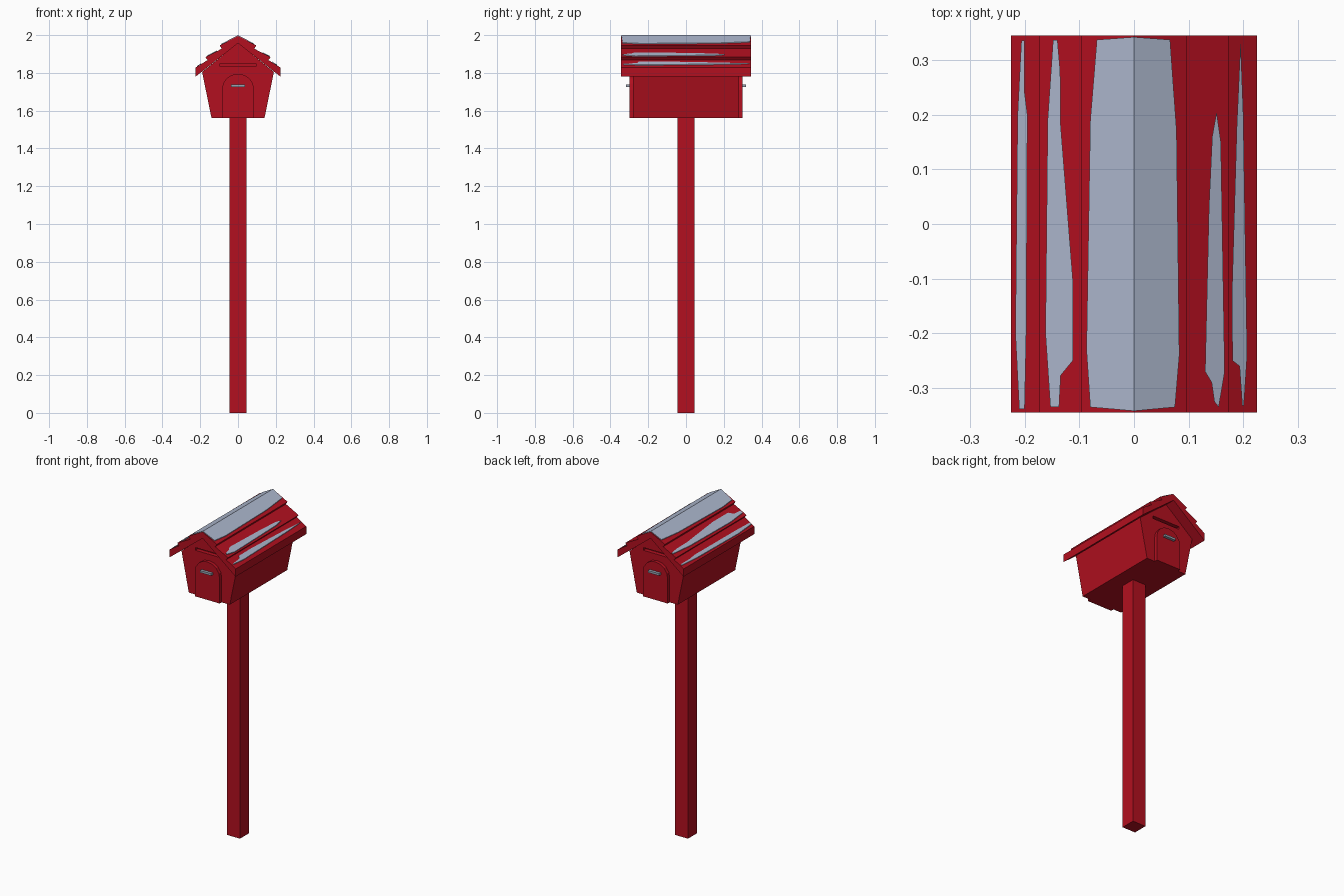
import bpy, bmesh

if "Cube" in bpy.data.objects:
    bpy.data.objects.remove(bpy.data.objects["Cube"])


def material(name, rgb):
    m = bpy.data.materials.new(name)
    m.diffuse_color = (*rgb, 1)
    m.use_nodes = True
    m.node_tree.nodes["Principled BSDF"].inputs["Base Color"].default_value = m.diffuse_color
    return m


RED = material("red_paint", (0.45, 0.005, 0.014))
SNOW = material("snow", (0.42, 0.48, 0.62))
STEEL = material("handle_metal", (0.33, 0.38, 0.46))


def loft(name, ring_a, ring_b, mat):
    """Closed solid between two matching outlines."""
    bm = bmesh.new()
    a = [bm.verts.new(p) for p in ring_a]
    b = [bm.verts.new(p) for p in ring_b]
    bm.faces.new(a)
    bm.faces.new(b[::-1])
    for i in range(len(a)):
        j = (i + 1) % len(a)
        bm.faces.new((a[i], b[i], b[j], a[j]))
    bmesh.ops.recalc_face_normals(bm, faces=bm.faces)
    mesh = bpy.data.meshes.new(name)
    bm.to_mesh(mesh)
    bm.free()
    ob = bpy.data.objects.new(name, mesh)
    bpy.context.collection.objects.link(ob)
    mesh.materials.append(mat)
    return ob


def extrude_y(name, profile, y0, y1, mat):
    return loft(name, [(x, y0, z) for x, z in profile],
                [(x, y1, z) for x, z in profile], mat)


def mirrored(half):
    """Mirror an (x, z) profile running from the centre line to the centre line."""
    return half + [(-x, z) for x, z in half[::-1] if x > 0]


def box(w, z0, z1):
    return [(-w, z0), (w, z0), (w, z1), (-w, z1)]


# Post and house-shaped body
extrude_y("post", box(0.045, 0, 1.57), -0.045, 0.045, RED)
body = extrude_y("body", mirrored([(0.14, 1.56), (0.19, 1.805), (0, 1.958)]),
                 -0.28, 0.28, RED)

# Doors, handles and letter slots at both ends
arch = bpy_arch = [(0.085, 1.56), (0.085, 1.71), (0.079, 1.743), (0.06, 1.771),
                   (0.033, 1.789), (0, 1.795)]
for side, s in (("front", -1), ("back", 1)):
    extrude_y(side + "_door", mirrored(arch), s * 0.27, s * 0.30, RED)
    extrude_y(side + "_handle", box(0.038, 1.725, 1.738), s * 0.295, s * 0.317, STEEL)
    cutter = extrude_y(side + "_slot_cutter", box(0.095, 1.833, 1.85),
                       s * 0.255, s * 0.30, RED)
    cutter.hide_render = True
    cutter.hide_viewport = True
    cut = body.modifiers.new(side + "_slot", 'BOOLEAN')
    cut.operation = 'DIFFERENCE'
    cut.object = cutter

# Roof with three overlapping boards on each slope
roof = [(0, 1.996), (0.097, 1.945), (0.086, 1.928), (0.173, 1.883),
        (0.161, 1.868), (0.225, 1.828), (0.225, 1.78), (0, 1.957)]
extrude_y("roof", mirrored(roof), -0.345, 0.345, RED)


def roof_z(x):
    x = abs(x)
    k = 0 if x < 0.097 else 2 if x < 0.173 else 4
    (x0, z0), (x1, z1) = roof[k], roof[k + 1]
    return z0 + (z1 - z0) * (x - x0) / (x1 - x0)


# Thin snow patches lying on the boards, outlines as seen from above
snow = {
    "ridge_snow_left": [(0, 0.342), (-0.068, 0.337), (-0.08, 0.19), (-0.087, -0.23),
                        (-0.08, -0.335), (0, -0.342)],
    "ridge_snow_right": [(0, 0.342), (0.066, 0.337), (0.078, 0.17), (0.083, -0.24),
                         (0.075, -0.335), (0, -0.342)],
    "eave_snow_left": [(-0.206, 0.336), (-0.2, 0.336), (-0.2, 0.24), (-0.195, 0.2),
                       (-0.197, -0.2), (-0.2, -0.338), (-0.21, -0.338),
                       (-0.217, -0.2), (-0.213, 0.2)],
    "middle_snow_left": [(-0.148, 0.337), (-0.14, 0.337), (-0.135, 0.28), (-0.134, 0.18),
                         (-0.112, -0.1), (-0.112, -0.25), (-0.134, -0.277),
                         (-0.137, -0.335), (-0.153, -0.335), (-0.162, -0.2),
                         (-0.158, 0.19)],
    "middle_snow_right": [(0.151, 0.205), (0.159, 0.15), (0.166, -0.27), (0.155, -0.335),
                          (0.147, -0.325), (0.142, -0.29), (0.13, -0.27),
                          (0.137, 0.03), (0.143, 0.16)],
    "eave_snow_right": [(0.195, 0.336), (0.2, 0.2), (0.207, -0.24), (0.201, -0.332),
                        (0.198, -0.332), (0.193, -0.26), (0.18, -0.25),
                        (0.179, -0.13), (0.188, 0.18)],
}
for name, pts in snow.items():
    loft(name, [(x, y, roof_z(x) - 0.004) for x, y in pts],
         [(x, y, roof_z(x) + 0.004) for x, y in pts], SNOW)
